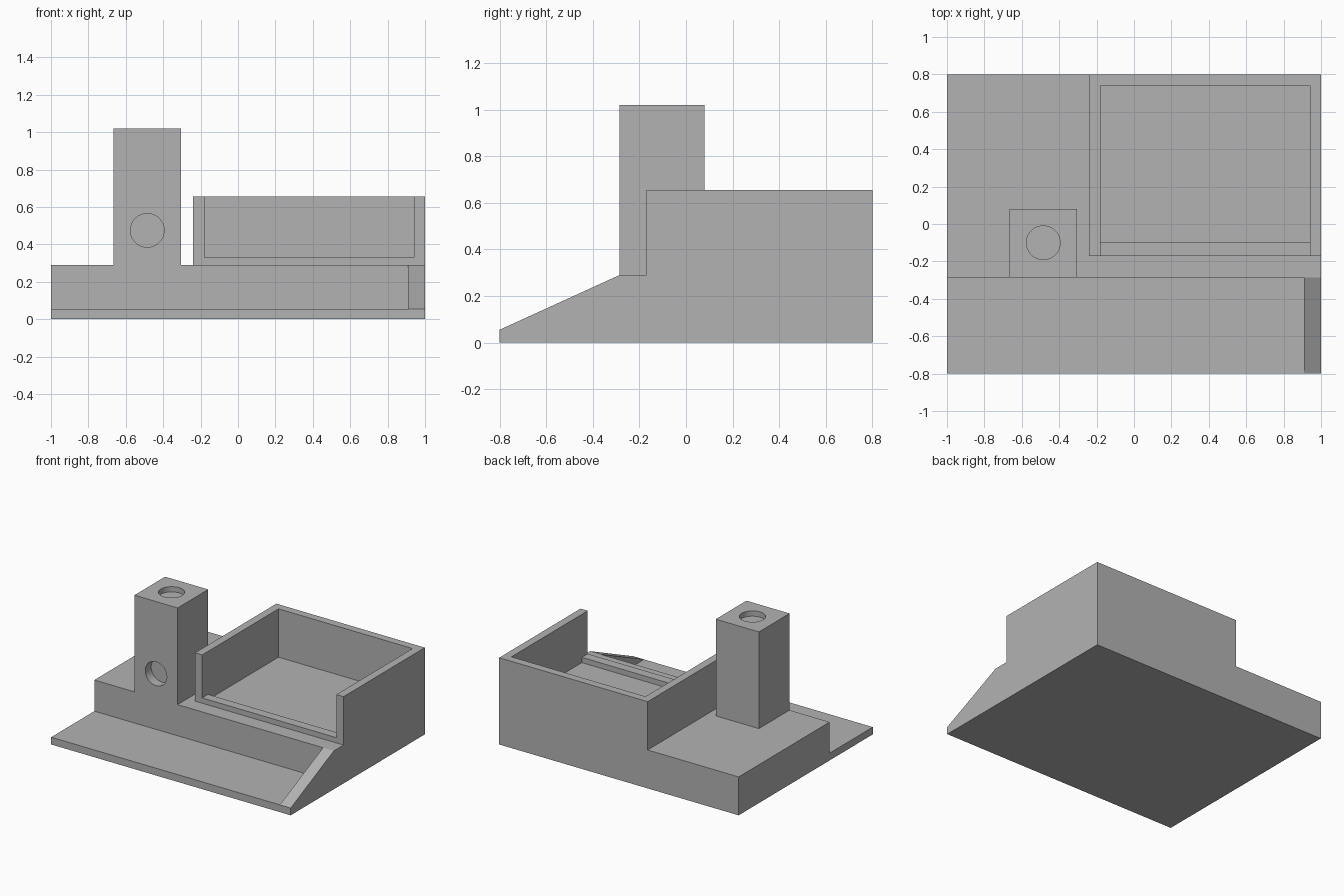
import bpy
import bmesh
from math import pi
from mathutils import Matrix, Vector

default = bpy.data.objects.get("Cube")
if default:
    bpy.data.objects.remove(default, do_unlink=True)

grey = bpy.data.materials.new("plain grey")
grey.use_nodes = True
GREY = (0.45, 0.45, 0.45, 1)
grey.diffuse_color = GREY
grey.node_tree.nodes["Principled BSDF"].inputs["Base Color"].default_value = GREY


def finish(name, bm):
    bmesh.ops.recalc_face_normals(bm, faces=bm.faces)
    mesh = bpy.data.meshes.new(name)
    bm.to_mesh(mesh)
    bm.free()
    mesh.materials.append(grey)
    obj = bpy.data.objects.new(name, mesh)
    bpy.context.collection.objects.link(obj)
    return obj


def prism(name, corners, along):
    """Extrude a closed outline by a vector."""
    bm = bmesh.new()
    face = bm.faces.new([bm.verts.new(c) for c in corners])
    result = bmesh.ops.extrude_face_region(bm, geom=[face], use_keep_orig=True)
    moved = [v for v in result["geom"] if isinstance(v, bmesh.types.BMVert)]
    bmesh.ops.translate(bm, verts=moved, vec=Vector(along))
    return finish(name, bm)


def box(name, x0, x1, y0, y1, z0, z1):
    outline = [(x0, y0, z0), (x1, y0, z0), (x1, y1, z0), (x0, y1, z0)]
    return prism(name, outline, (0, 0, z1 - z0))


def drill(target, centre, depth, rotation):
    """Sink a round blind hole into the target."""
    bm = bmesh.new()
    bmesh.ops.create_cone(bm, cap_ends=True, segments=48, radius1=0.09, radius2=0.09,
                          depth=2 * depth, matrix=Matrix.Translation(centre) @ rotation)
    cutter = finish("hole_cutter", bm)
    cutter.hide_render = True
    mod = target.modifiers.new("hole", "BOOLEAN")
    mod.operation = "DIFFERENCE"
    mod.solver = "EXACT"
    mod.object = cutter
    bpy.context.view_layer.objects.active = target
    bpy.ops.object.modifier_apply(modifier=mod.name)
    bpy.data.objects.remove(cutter, do_unlink=True)


# Main levels
FRONT, BACK, STEP = -0.8, 0.8, -0.285
PLATE, DECK, RIM = 0.055, 0.29, 0.655

# Stepped base: low front plate and raised deck
steps = [(FRONT, 0), (BACK, 0), (BACK, DECK), (STEP, DECK), (STEP, PLATE), (FRONT, PLATE)]
prism("stepped_base", [(-1, y, z) for y, z in steps], (2, 0, 0))

# Sloped rail on the left end of the front plate
slope = [(FRONT, PLATE), (STEP, PLATE), (STEP, DECK)]
prism("sloped_rail", [(0.91, y, z) for y, z in slope], (0.09, 0, 0))

# Tray: three walls round the deck, with a low lip across the open front
left, right, near, wall = 1, -0.24, -0.17, 0.06
walls = [(right, near), (right, BACK), (left, BACK), (left, near), (left - wall, near),
         (left - wall, BACK - wall), (right + wall, BACK - wall), (right + wall, near)]
prism("tray_walls", [(x, y, DECK) for x, y in walls], (0, 0, RIM - DECK))
box("tray_lip", right + wall, left - wall, near, -0.1, DECK, 0.33)

# Square tower with round sockets in its top and front
tower = box("tower", -0.665, -0.305, STEP, 0.08, DECK, 1.02)
drill(tower, Vector((-0.485, -0.1, 1.02)), 0.04, Matrix.Identity(4))
drill(tower, Vector((-0.485, STEP, 0.475)), 0.07, Matrix.Rotation(pi / 2, 4, "X"))
bpy.ops.object.select_all(action="DESELECT")
tower.select_set(True)
bpy.context.view_layer.objects.active = tower
bpy.ops.object.shade_smooth_by_angle()
